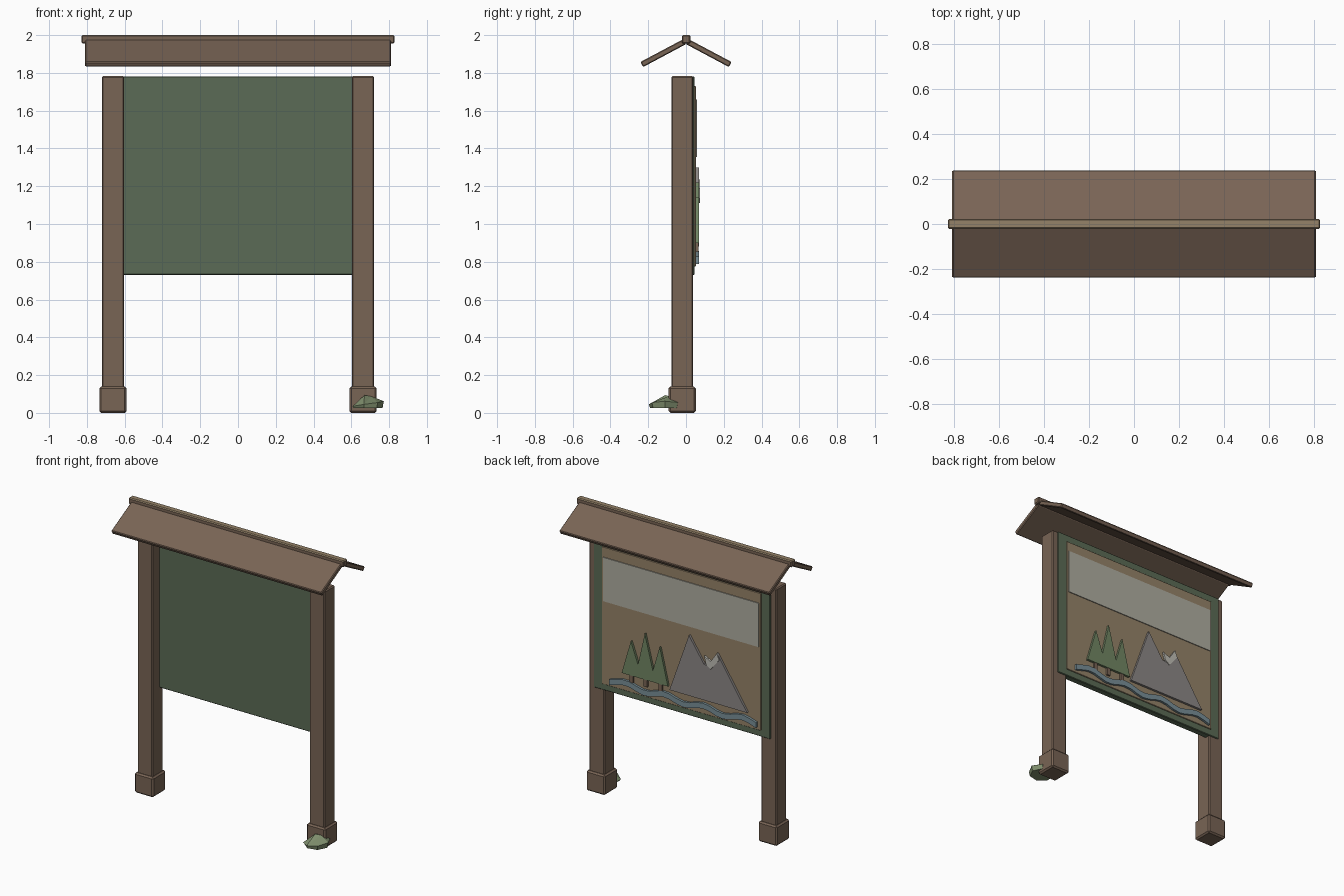
import bpy, bmesh, math
from mathutils import Vector

cube = bpy.data.objects.get("Cube")
if cube:
    bpy.data.objects.remove(cube, do_unlink=True)


def material(name, rgb):
    m = bpy.data.materials.new(name)
    m.use_nodes = True
    m.diffuse_color = (*rgb, 1)
    m.node_tree.nodes["Principled BSDF"].inputs["Base Color"].default_value = (*rgb, 1)
    return m


BROWN = material("brown_wood", (0.19, 0.128, 0.09))
GREEN = material("board_green", (0.105, 0.148, 0.092))
TAN = material("tan_panel", (0.30, 0.225, 0.14))
SKY = material("pale_grey", (0.43, 0.42, 0.355))
STONE = material("mountain_grey", (0.26, 0.242, 0.235))
SNOW = material("snow_white", (0.52, 0.51, 0.46))
TREE = material("tree_green", (0.165, 0.235, 0.125))
WATER = material("river_blue", (0.19, 0.275, 0.31))
MOSS = material("moss_green", (0.215, 0.275, 0.155))


def finish(name, bm, mat, bevel=0.0):
    bmesh.ops.recalc_face_normals(bm, faces=bm.faces)
    mesh = bpy.data.meshes.new(name)
    bm.to_mesh(mesh)
    bm.free()
    mesh.materials.append(mat)
    ob = bpy.data.objects.new(name, mesh)
    bpy.context.collection.objects.link(ob)
    if bevel:
        mod = ob.modifiers.new("soft_edges", "BEVEL")
        mod.width = bevel
        mod.segments = 1
    return ob


def box(name, x, y, z, mat, bevel=0.007):
    """Box from (min, max) pairs along each axis."""
    bm = bmesh.new()
    bmesh.ops.create_cube(bm, size=1)
    for v in bm.verts:
        for i, (lo, hi) in enumerate((x, y, z)):
            v.co[i] = (lo + hi) / 2 + v.co[i] * (hi - lo)
    return finish(name, bm, mat, bevel)


def extrude(name, points, axis, lo, hi, mat, bevel=0.0):
    """Outline of (a, z) points pushed along x or y from lo to hi."""
    bm = bmesh.new()
    place = (lambda a, z: (lo, a, z)) if axis == "x" else (lambda a, z: (a, lo, z))
    face = bm.faces.new([bm.verts.new(place(a, z)) for a, z in points])
    made = bmesh.ops.extrude_face_region(bm, geom=[face])["geom"]
    step = Vector((hi - lo, 0, 0)) if axis == "x" else Vector((0, hi - lo, 0))
    bmesh.ops.translate(bm, vec=step, verts=[g for g in made if isinstance(g, bmesh.types.BMVert)])
    return finish(name, bm, mat, bevel)


# Posts and feet
for side, cx in (("left", 0.662), ("right", -0.662)):
    box(side + "_post", (cx - 0.059, cx + 0.059), (-0.078, 0.038), (0.1, 1.783), BROWN)
    box(side + "_post_foot", (cx - 0.072, cx + 0.072), (-0.092, 0.052), (0, 0.14), BROWN, 0.01)

# Roof slopes
for side, s in (("front", -1), ("back", 1)):
    slope = [(0, 1.986), (s * 0.241, 1.858), (s * 0.227, 1.831), (0, 1.952)]
    extrude(side + "_roof_slope", slope, "x", -0.809, 0.809, BROWN, 0.005)

# Ridge beam with a lighter top
ridge = box("roof_ridge", (-0.828, 0.828), (-0.022, 0.023), (1.955, 2.0), BROWN, 0.006)
ridge.data.materials.append(TAN)
for face in ridge.data.polygons:
    face.material_index = int(face.normal.z > 0.5)

# Board and its display layers
box("green_board", (-0.68, 0.68), (0.0, 0.045), (0.73, 1.782), GREEN, 0.004)
box("tan_sheet", (-0.612, 0.612), (0.044, 0.052), (0.775, 1.73), TAN, 0.002)
box("header_strip", (-0.6, 0.6), (0.05, 0.058), (1.355, 1.66), SKY, 0)

# Mountain with snow in the saddle
mountain = [(0.08, 0.88), (-0.07, 1.3), (-0.185, 1.13), (-0.23, 1.12), (-0.288, 1.23), (-0.518, 0.88)]
extrude("mountain", mountain, "y", 0.05, 0.068, STONE)
snow = [(-0.19, 1.19), (-0.24, 1.165), (-0.288, 1.235), (-0.305, 1.19), (-0.24, 1.11), (-0.205, 1.135)]
extrude("mountain_snow", snow, "y", 0.06, 0.073, SNOW)

# Trees and trunks
trees = [(0.448, 0.9), (0.377, 1.14), (0.322, 0.99), (0.27, 1.22), (0.208, 0.98), (0.155, 1.158), (0.092, 0.9)]
extrude("tree_row", trees, "y", 0.05, 0.068, TREE)
for i, x in enumerate((0.375, 0.267, 0.153)):
    box(f"tree_trunk_{i + 1}", (x - 0.013, x + 0.013), (0.05, 0.065), (0.85, 0.905), BROWN, 0)

# River band
xs = [0.545 - 1.13 * i / 22 for i in range(23)]
wave = [(x, 0.822 + 0.016 * math.sin((0.545 - x) * 21 - 1.05)) for x in xs]
band = [(x, z + 0.019) for x, z in wave] + [(x, z - 0.019) for x, z in reversed(wave)]
extrude("river", band, "y", 0.05, 0.068, WATER)

# Mossy rock beside the left foot
bm = bmesh.new()
rings = []
for radius, heights in ((0.08, (0.025,) * 7), (0.087, (0.062, 0.055, 0.065, 0.035, 0.035, 0.045, 0.055))):
    ring = []
    for i, z in enumerate(heights):
        a = math.tau * i / len(heights)
        ring.append(bm.verts.new((0.685 + radius * math.cos(a), -0.112 + radius * math.sin(a), z)))
    rings.append(ring)
top = [bm.verts.new(p) for p in ((0.705, -0.09, 0.088), (0.67, -0.11, 0.094))]
bm.faces.new(rings[0])
for i in range(7):
    j = (i + 1) % 7
    bm.faces.new((rings[0][i], rings[0][j], rings[1][j], rings[1][i]))
    peak = top[1] if i in (2, 3, 4) else top[0]
    bm.faces.new((rings[1][i], rings[1][j], peak))
for i in (2, 5):
    bm.faces.new((rings[1][i], top[0], top[1]))
finish("mossy_rock", bm, MOSS)
